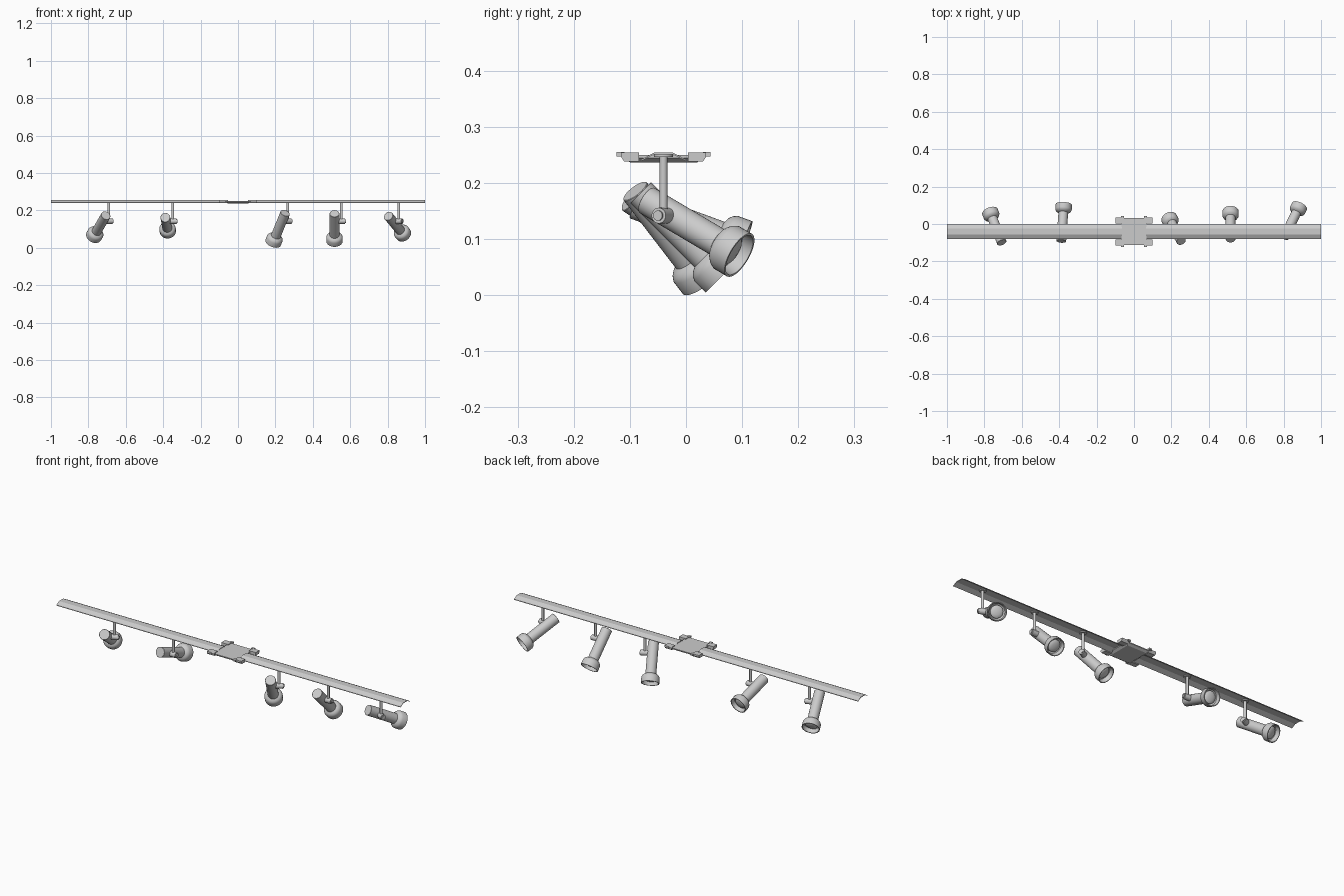
import bpy, bmesh
from math import radians, cos, sin, pi
from mathutils import Matrix

if "Cube" in bpy.data.objects:
    bpy.data.objects.remove(bpy.data.objects["Cube"])

YC = -0.04  # centre line of the track
T, R = Matrix.Translation, Matrix.Rotation


def finish(name, verts, faces, mat=Matrix(), smooth=False):
    me = bpy.data.meshes.new(name)
    me.from_pydata(verts, [], faces)
    bm = bmesh.new()
    bm.from_mesh(me)
    bmesh.ops.remove_doubles(bm, verts=bm.verts, dist=1e-5)
    bmesh.ops.recalc_face_normals(bm, faces=bm.faces)
    bm.to_mesh(me)
    bm.free()
    ob = bpy.data.objects.new(name, me)
    bpy.context.collection.objects.link(ob)
    ob.matrix_world = mat
    if smooth:
        bpy.context.view_layer.objects.active = ob
        ob.select_set(True)
        bpy.ops.object.shade_smooth_by_angle(angle=radians(35))
        ob.select_set(False)
    return ob


def lathe(name, profile, mat, n=32):
    """Spin (radius, height) points about local z."""
    verts = [(r * cos(2 * pi * i / n), r * sin(2 * pi * i / n), h)
             for r, h in profile for i in range(n)]
    faces = [(k * n + i, k * n + (i + 1) % n, (k + 1) * n + (i + 1) % n, (k + 1) * n + i)
             for k in range(len(profile) - 1) for i in range(n)]
    return finish(name, verts, faces, mat, True)


def rod(name, r, z0, z1, mat):
    return lathe(name, [(0, z0), (r, z0), (r, z1), (0, z1)], mat, 24)


def extrude(name, section, axis, a, b):
    """Extrude a closed section along x (section is y,z) or z (section is x,y)."""
    n = len(section)
    place = (lambda p, t: (t, p[0], p[1])) if axis == 'x' else (lambda p, t: (p[0], p[1], t))
    verts = [place(p, t) for t in (a, b) for p in section]
    faces = [(i, (i + 1) % n, n + (i + 1) % n, n + i) for i in range(n)]
    faces += [tuple(range(n)), tuple(range(n, 2 * n))]
    return finish(name, verts, faces)


def box(name, x0, x1, y0, y1, z0, z1):
    return extrude(name, [(x0, y0), (x1, y0), (x1, y1), (x0, y1)], 'z', z0, z1)


# Track rails: shallow trapezoid channel, open below
half = [(0.017, 0.254), (0.040, 0.242), (0.040, 0.239), (0.017, 0.251)]
rail = [(YC - 0.017, 0.254), (YC + 0.017, 0.254), (YC + 0.040, 0.242), (YC + 0.040, 0.239),
        (YC + 0.017, 0.251), (YC - 0.017, 0.251), (YC - 0.040, 0.239), (YC - 0.040, 0.242)]
for side, name in ((-1, "track_left"), (1, "track_right")):
    extrude(name, rail, 'x', side * 0.065, side)

# Central connector: tray with bevelled underside, side wings and small clips
rings = [(0.055, 0.060, 0.237), (0.068, 0.072, 0.245), (0.068, 0.072, 0.250)]
verts = [(sx * x, YC + sy * y, z) for x, y, z in rings
         for sx, sy in ((-1, -1), (1, -1), (1, 1), (-1, 1))]
faces = [(k + i, k + (i + 1) % 4, k + 4 + (i + 1) % 4, k + 4 + i) for k in (0, 4) for i in range(4)]
finish("connector_plate", verts, faces + [(0, 1, 2, 3), (8, 9, 10, 11)])
for sy in (-1, 1):
    wing = [(YC + sy * a, z) for a, z in
            ((0.044, 0.238), (0.070, 0.238), (0.076, 0.247), (0.076, 0.254), (0.044, 0.254))]
    for sx in (-1, 1):
        extrude("connector_wing", wing, 'x', sx * 0.060, sx * 0.100)
        xs = sorted((sx * 0.054, sx * 0.070))
        ys = sorted((YC + sy * 0.070, YC + sy * 0.084))
        box("connector_clip", *xs, *ys, 0.247, 0.255)

# Spotlight profile: tube, flared head, hollow rim
housing = [(0, -0.058), (0.025, -0.058), (0.026, -0.057), (0.026, 0.104), (0.034, 0.108),
           (0.040, 0.114), (0.044, 0.122), (0.044, 0.150), (0.040, 0.150), (0.038, 0.128),
           (0.031, 0.122), (0, 0.122)]
bulb = [(0.030, 0.122), (0.030, 0.132), (0.025, 0.136), (0.014, 0.139), (0, 0.140)]

# Spotlights: stem x, yaw and downward tilt in degrees
for x, yaw, tilt in ((-0.69, 21, 32), (-0.348, -4, 20), (0.267, 28, 49),
                     (0.553, 0, 45), (0.86, -26, 28)):
    base = T((x, YC, 0)) @ R(radians(yaw), 4, 'Z')
    rod("stem_mount", 0.017, 0.246, 0.2515, base)
    rod("stem", 0.007, 0.142, 0.248, base)
    pivot = base @ T((0, 0, 0.142))
    rod("knuckle", 0.014, -0.018, 0.020, pivot @ R(radians(90), 4, 'Y'))
    rod("knuckle_pin", 0.009, -0.024, 0.020, pivot @ R(radians(-90), 4, 'Y') @ T((0, 0, 0)))
    aim = pivot @ T((-0.037, 0, 0)) @ R(-radians(90 + tilt), 4, 'X')
    lathe("lamp_housing", housing, aim)
    lathe("lamp_bulb", bulb, aim)
